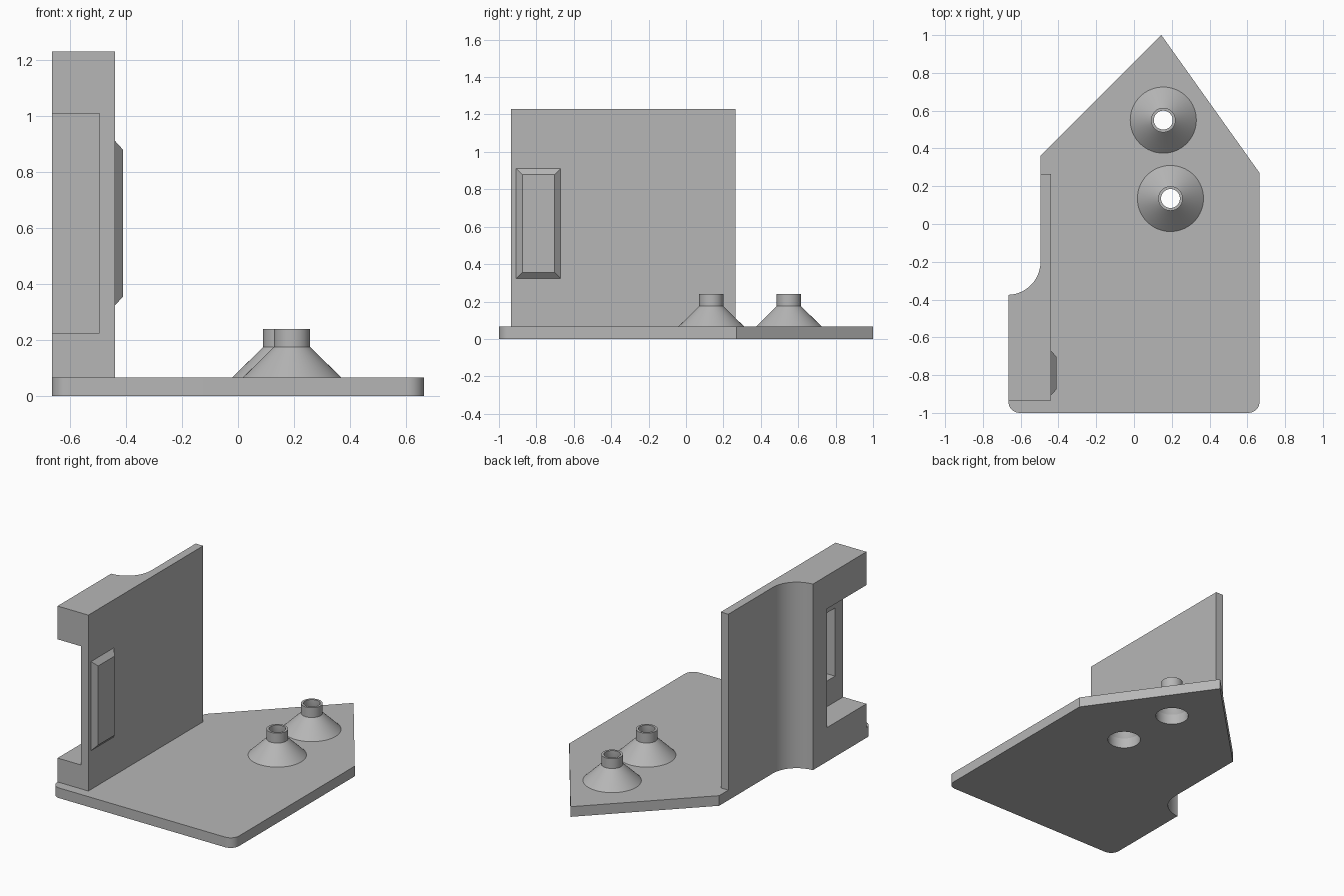
import bpy, bmesh
from math import cos, sin, pi, radians

default = bpy.data.objects.get("Cube")
if default:
    bpy.data.objects.remove(default)

GREY = (0.47, 0.47, 0.47, 1)
grey = bpy.data.materials.new("plain grey")
grey.use_nodes = True
grey.diffuse_color = GREY
grey.node_tree.nodes["Principled BSDF"].inputs["Base Color"].default_value = GREY

PLATE_TOP = 0.067
WALL_TOP = 1.23


def finish(name, bm):
    bmesh.ops.recalc_face_normals(bm, faces=bm.faces)
    mesh = bpy.data.meshes.new(name)
    bm.to_mesh(mesh)
    bm.free()
    mesh.materials.append(grey)
    obj = bpy.data.objects.new(name, mesh)
    bpy.context.collection.objects.link(obj)
    return obj


def activate(obj):
    bpy.ops.object.select_all(action="DESELECT")
    obj.select_set(True)
    bpy.context.view_layer.objects.active = obj


def smooth(obj):
    activate(obj)
    bpy.ops.object.shade_smooth_by_angle(angle=radians(30))


def arc(cx, cy, r, start, end, steps):
    angles = [radians(start + (end - start) * i / steps) for i in range(steps + 1)]
    return [(cx + r * cos(a), cy + r * sin(a)) for a in angles]


def extrude(name, outline, z0, z1):
    bm = bmesh.new()
    face = bm.faces.new([bm.verts.new((x, y, z0)) for x, y in outline])
    new = bmesh.ops.extrude_face_region(bm, geom=[face])["geom"]
    top = [v for v in new if isinstance(v, bmesh.types.BMVert)]
    bmesh.ops.translate(bm, verts=top, vec=(0, 0, z1 - z0))
    return finish(name, bm)


def box(name, xs, ys, zs):
    (x0, x1), (y0, y1) = xs, ys
    return extrude(name, [(x0, y0), (x1, y0), (x1, y1), (x0, y1)], *zs)


def cut(obj, cutter):
    activate(obj)
    mod = obj.modifiers.new("cut", "BOOLEAN")
    mod.operation = "DIFFERENCE"
    mod.solver = "EXACT"
    mod.object = cutter
    bpy.ops.object.modifier_apply(modifier=mod.name)


def discard(cutter):
    cutter.hide_render = True
    bpy.data.objects.remove(cutter)


def lathe(name, profile, centre, sides=64):
    # Closed ring swept around a vertical axis
    bm = bmesh.new()
    rings = []
    for i in range(sides):
        a = 2 * pi * i / sides
        rings.append([bm.verts.new((centre[0] + r * cos(a), centre[1] + r * sin(a), z))
                      for r, z in profile])
    n = len(profile)
    for i in range(sides):
        a, b = rings[i], rings[(i + 1) % sides]
        for j in range(n):
            k = (j + 1) % n
            bm.faces.new((a[j], b[j], b[k], a[k]))
    return finish(name, bm)


# Concave side shared by the plate and the wall
scoop = arc(-0.67, -0.2, 0.175, 0, -88.4, 24)

# Base plate with rounded front corners and a pointed back
plate = extrude("base_plate",
                arc(-0.605, -0.94, 0.06, 180, 270, 8)
                + arc(0.605, -0.94, 0.06, 270, 360, 8)
                + [(0.665, 0.27), (0.145, 1), (-0.495, 0.36)] + scoop,
                0, PLATE_TOP)

# Upright wall
wall = extrude("upright_wall",
               [(-0.665, -0.935), (-0.44, -0.935), (-0.44, 0.265), (-0.495, 0.265)] + scoop,
               PLATE_TOP, WALL_TOP)

# Open pocket in the front outer corner of the wall
pocket = box("pocket_cutter", (-0.8, -0.495), (-1.1, -0.525), (0.225, 1.01))
cut(wall, pocket)
discard(pocket)

# Raised panel with sloping edges on the inner face of the wall
bm = bmesh.new()
loops = []
for x, inset in ((-0.44, 0), (-0.41, 0.033)):
    y0, y1, z0, z1 = -0.908 + inset, -0.67 - inset, 0.323 + inset, 0.912 - inset
    loops.append([bm.verts.new((x, y, z))
                  for y, z in ((y0, z0), (y1, z0), (y1, z1), (y0, z1))])
for loop in loops:
    bm.faces.new(loop)
for i in range(4):
    j = (i + 1) % 4
    bm.faces.new((loops[0][i], loops[0][j], loops[1][j], loops[1][i]))
panel = finish("raised_panel", bm)

# Recess behind the panel, reached from the pocket
recess = box("recess_cutter", (-0.6, -0.425), (-0.85, -0.73), (0.395, 0.845))
cut(wall, recess)
cut(panel, recess)
discard(recess)

# Two hollow conical nozzles over holes in the plate
nozzle = [(0.1, PLATE_TOP), (0.175, PLATE_TOP), (0.065, 0.175),
          (0.065, 0.24), (0.05, 0.24), (0.05, 0.165)]
for name, centre in (("back_nozzle", (0.155, 0.55)), ("front_nozzle", (0.193, 0.135))):
    drill = extrude("drill_cutter", arc(*centre, 0.1, 0, 360 * 63 / 64, 63), -0.1, 0.2)
    cut(plate, drill)
    discard(drill)
    smooth(lathe(name, nozzle, centre))

smooth(plate)
smooth(wall)
